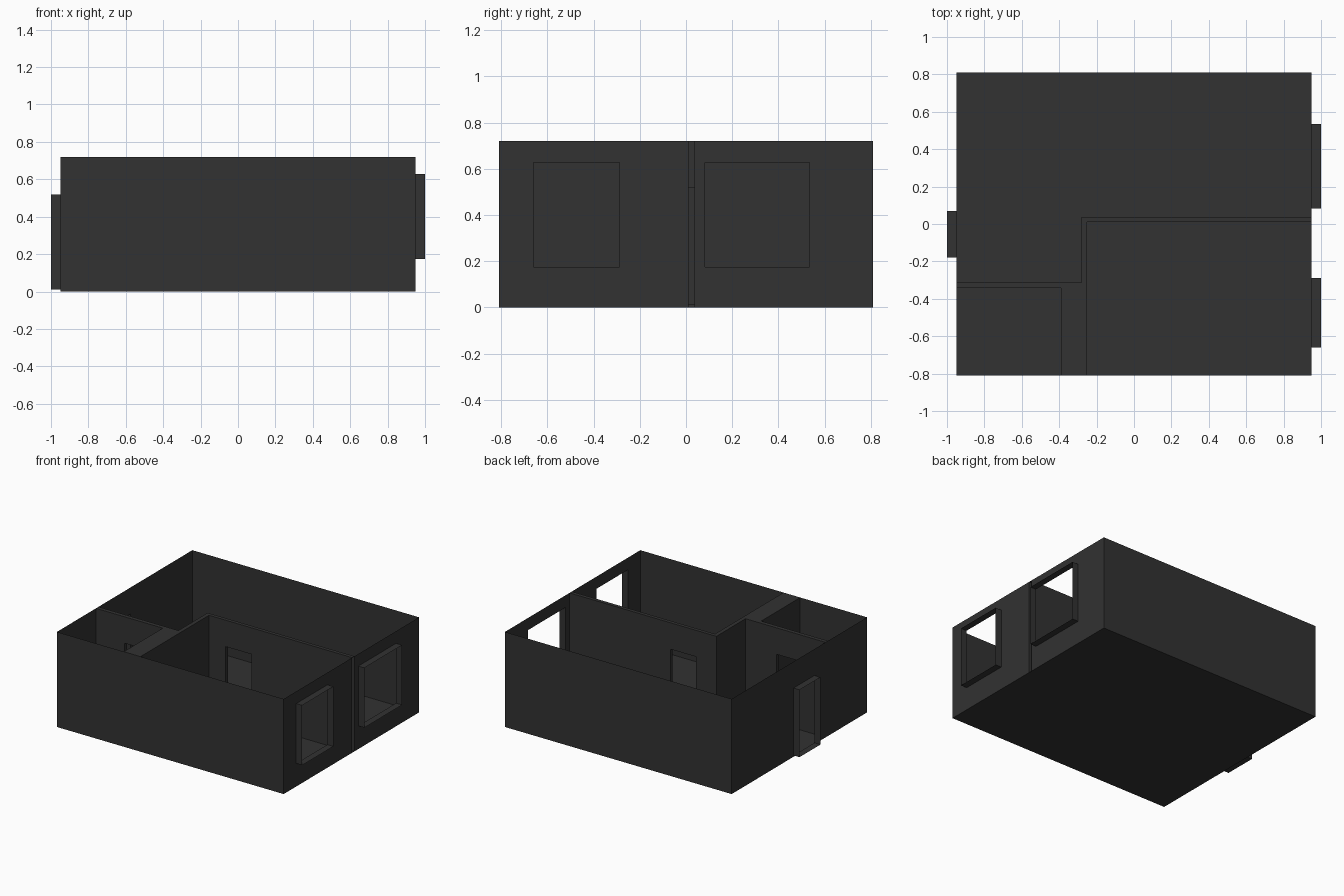
import bpy

if "Cube" in bpy.data.objects:
    bpy.data.objects.remove(bpy.data.objects["Cube"])

X, Y, H = 0.95, 0.81, 0.72          # shell half sizes and wall height
DOOR_LO, DOOR_HI = 0.01, 0.52
WIN_LO, WIN_HI = 0.175, 0.628

mat = bpy.data.materials.new("charcoal")
mat.diffuse_color = (0.032, 0.032, 0.032, 1)
mat.use_nodes = True
mat.node_tree.nodes["Principled BSDF"].inputs["Base Color"].default_value = mat.diffuse_color


def make(name, verts, faces):
    me = bpy.data.meshes.new(name)
    me.from_pydata(verts, [], faces)
    me.materials.append(mat)
    ob = bpy.data.objects.new(name, me)
    bpy.context.collection.objects.link(ob)
    return ob


def point(axis, plane, u, z):
    """Point on a vertical plane: axis 'x' means x is constant."""
    return (plane, u, z) if axis == 'x' else (u, plane, z)


def wall(name, axis, plane, u0, u1, hole=None, flip=False):
    """Thin upright sheet, optionally with one rectangular opening."""
    us, zs = [u0, u1], [0, H]
    if hole:
        us, zs = [u0, hole[0], hole[1], u1], [0, hole[2], hole[3], H]
    n = len(us)
    verts = [point(axis, plane, u, z) for z in zs for u in us]
    faces = []
    for j in range(n - 1):
        for i in range(n - 1):
            if hole and i == 1 and j == 1:
                continue
            a = j * n + i
            f = (a, a + 1, a + n + 1, a + n)
            faces.append(f[::-1] if flip else f)
    make(name, verts, faces)


def tunnel(name, axis, p0, p1, hole):
    """Open four-sided frame running between two planes."""
    u0, u1, z0, z1 = hole
    ring = [(u0, z0), (u1, z0), (u1, z1), (u0, z1)]
    verts = [point(axis, p, u, z) for p in (p0, p1) for u, z in ring]
    make(name, verts, [(i, (i + 1) % 4, (i + 1) % 4 + 4, i + 4) for i in range(4)])


def slab(name, x0, x1, y0, y1, z):
    """Flat horizontal sheet."""
    make(name, [(x0, y0, z), (x1, y0, z), (x1, y1, z), (x0, y1, z)], [(0, 1, 2, 3)])


# openings: (u0, u1, z0, z1)
entry = (-0.18, 0.07, DOOR_LO, DOOR_HI)
bedroom = (-0.11, 0.105, DOOR_LO, DOOR_HI)
bath = (-0.71, -0.54, DOOR_LO, DOOR_HI)
win_front = (-0.66, -0.288, WIN_LO, WIN_HI)
win_back = (0.083, 0.535, WIN_LO, WIN_HI)

# floor and outer shell
slab("floor", -X, X, -Y, Y, 0)
wall("front_wall", 'y', -Y, -X, X)
wall("back_wall", 'y', Y, -X, X, flip=True)
wall("left_wall", 'x', -X, -Y, Y, entry, flip=True)
wall("right_wall_front", 'x', X, -Y, 0.01, win_front)
wall("right_wall_back", 'x', X, 0.037, Y, win_back)

# frames that stick out of the shell
tunnel("entry_door_frame", 'x', -1.0, -X, entry)
tunnel("front_window_frame", 'x', X, 1.0, win_front)
tunnel("back_window_frame", 'x', X, 1.0, win_back)

# large L-shaped room, inner sides
wall("hall_long_side", 'y', 0.037, -0.28, X, bedroom, flip=True)
wall("hall_short_side", 'x', -0.28, -0.313, 0.037, flip=True)
wall("hall_bath_side", 'y', -0.313, -X, -0.28, bath, flip=True)

# front right room, inner sides
wall("bedroom_back_side", 'y', 0.01, -0.25, X, bedroom)
wall("bedroom_left_side", 'x', -0.25, -Y, 0.01)

# small front left room, inner sides
wall("bath_back_side", 'y', -0.343, -X, -0.39, bath)
wall("bath_right_side", 'x', -0.39, -Y, -0.343, flip=True)

# doorways through the double walls
tunnel("bedroom_doorway", 'y', 0.01, 0.037, bedroom)
tunnel("bath_doorway", 'y', -0.343, -0.313, bath)

# caps over the wall cavities
slab("long_wall_cap", -0.28, X, 0.01, 0.037, H)
slab("short_wall_cap", -0.28, -0.25, -0.313, 0.01, H)
slab("thick_wall_cap", -0.39, -0.25, -Y, -0.313, H)
slab("bath_wall_cap", -X, -0.39, -0.343, -0.313, H)
